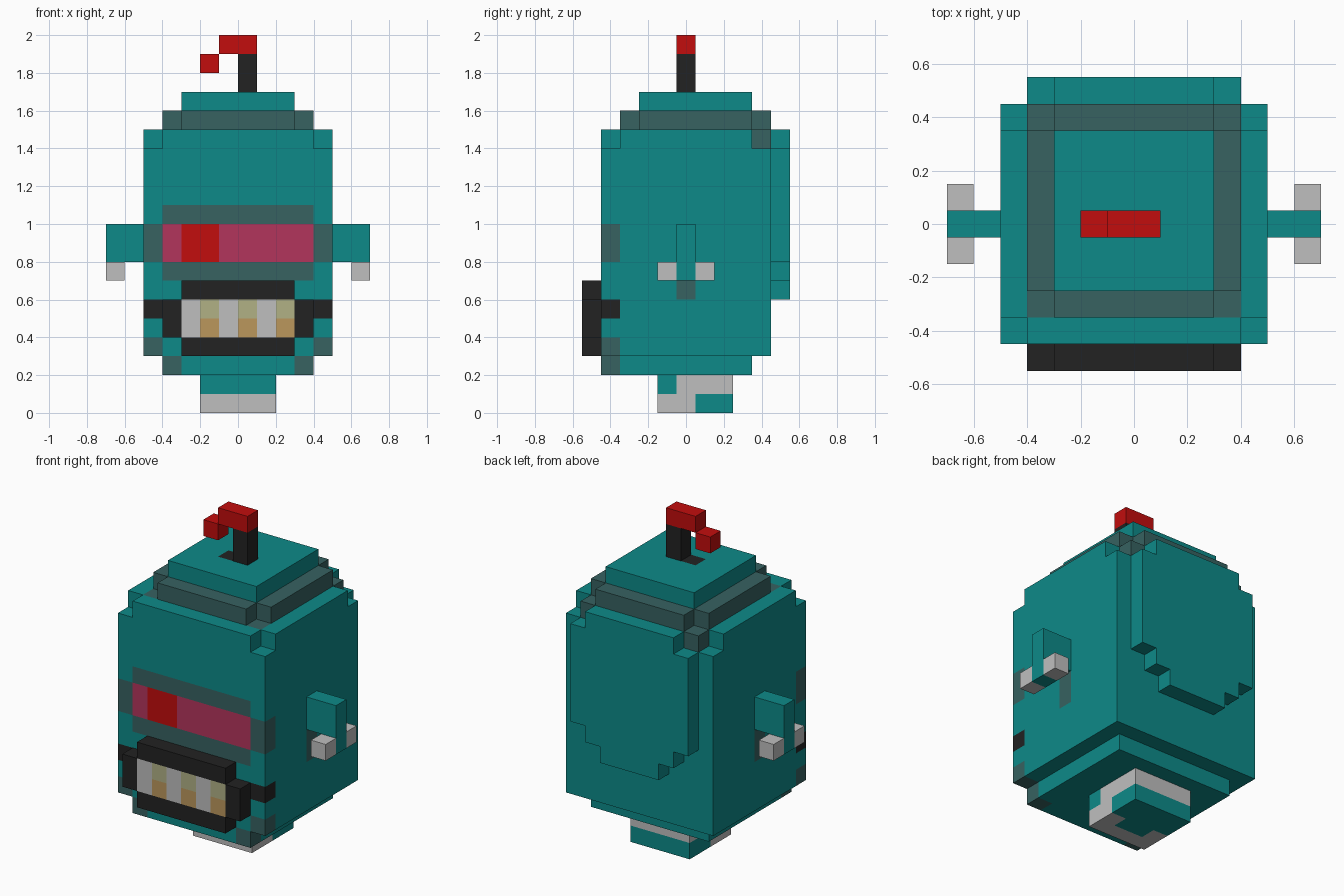
import bpy
import bmesh
from mathutils import Vector

cube = bpy.data.objects.get("Cube")
if cube:
    bpy.data.objects.remove(cube, do_unlink=True)

UNIT = 0.1  # edge of one block

COLOURS = {
    "teal": (0.004, 0.255, 0.25),
    "slate": (0.038, 0.122, 0.12),
    "black": (0.016, 0.016, 0.016),
    "light_grey": (0.52, 0.52, 0.52),
    "red": (0.54, 0.004, 0.004),
    "magenta": (0.45, 0.035, 0.108),
    "pale_yellow": (0.44, 0.44, 0.235),
    "tan": (0.5, 0.31, 0.108),
}


def make_material(name, rgb):
    mat = bpy.data.materials.new(name)
    mat.use_nodes = True
    mat.diffuse_color = (*rgb, 1)
    mat.node_tree.nodes["Principled BSDF"].inputs["Base Color"].default_value = (*rgb, 1)
    return mat


MATERIALS = {name: make_material(name, rgb) for name, rgb in COLOURS.items()}
blocks = {}  # cell -> (part, colour)


def cells(xs, ys, zs):
    return [(x, y, z) for x in range(*xs) for y in range(*ys) for z in range(*zs)]


def fill(part, colour, xs, ys, zs):
    for c in cells(xs, ys, zs):
        blocks[c] = (part, colour)


def paint(colour, xs, ys, zs):
    for c in cells(xs, ys, zs):
        if c in blocks:
            blocks[c] = (blocks[c][0], colour)


def carve(xs, ys, zs):
    for c in cells(xs, ys, zs):
        blocks.pop(c, None)


def both(action, *args):
    """Run an action on the left side and on its mirrored right side."""
    *head, xs, ys, zs = args
    action(*head, xs, ys, zs)
    action(*head, (-xs[1], -xs[0]), ys, zs)


FRONT = (-4, -3)   # front layer of the body
CENTRE = (0, 1)    # middle layer

# Body with a stepped underside and notched top corners
fill("body", "teal", (-5, 5), (-4, 5), (3, 15))
fill("body", "teal", (-4, 4), (-4, 4), (2, 3))
both(carve, (4, 5), FRONT, (14, 15))
both(carve, (4, 5), (4, 5), (14, 15))

# Slate rim and teal cap
fill("rim", "slate", (-4, 4), (-2, 4), (15, 16))
fill("rim", "slate", (-3, 3), (-3, 5), (15, 16))
fill("cap", "teal", (-3, 3), (-2, 4), (16, 17))
for ys in ((-3, -2), (4, 5)):
    both(paint, "slate", (3, 4), ys, (14, 15))
paint("black", (-1, 0), CENTRE, (16, 17))

# Back plate, tapering at both ends
for half, zs in ((2, (6, 7)), (3, (7, 8)), (4, (8, 14)), (3, (14, 15))):
    fill("back_plate", "teal", (-half, half), (5, 6), zs)

# Visor
paint("slate", (-4, 4), FRONT, (7, 11))
paint("slate", (-5, 5), FRONT, (8, 10))
paint("magenta", (-4, 4), FRONT, (8, 10))
paint("red", (-3, -1), FRONT, (8, 10))

# Jaw strap and chin corners
both(paint, "black", (4, 5), FRONT, (5, 6))
both(paint, "slate", (4, 5), FRONT, (3, 4))
both(paint, "slate", (3, 4), FRONT, (2, 3))

# Mouth with alternating teeth
MOUTH = (-5, -4)
fill("mouth", "black", (-3, 3), MOUTH, (3, 7))
fill("mouth", "black", (-4, 4), MOUTH, (4, 6))
for x in range(-3, 3):
    clean = x % 2 == 1
    fill("teeth", "light_grey" if clean else "pale_yellow", (x, x + 1), MOUTH, (5, 6))
    fill("teeth", "light_grey" if clean else "tan", (x, x + 1), MOUTH, (4, 5))

# Arms with two-fingered hands
both(paint, "slate", (4, 5), CENTRE, (6, 8))
both(fill, "arms", "teal", (5, 7), CENTRE, (8, 10))
both(fill, "arms", "teal", (6, 7), CENTRE, (7, 8))
for ys in ((-1, 0), (1, 2)):
    both(fill, "fingers", "light_grey", (6, 7), ys, (7, 8))

# Neck with two bands
fill("neck", "light_grey", (-2, 2), (-1, 3), (1, 2))
fill("neck", "teal", (-2, 2), (-1, 0), (1, 2))
fill("neck", "teal", (-2, 2), (-1, 3), (0, 1))
fill("neck", "light_grey", (-2, 2), (-1, 0), (0, 1))
both(paint, "light_grey", (1, 2), CENTRE, (0, 1))

# Bent antenna
fill("antenna_post", "black", (0, 1), CENTRE, (17, 19))
fill("antenna_tip", "red", (-1, 1), CENTRE, (19, 20))
fill("antenna_tip", "red", (-2, -1), CENTRE, (18, 19))


def build_part(part):
    """Make one mesh from the exposed block faces of a part."""
    bm = bmesh.new()
    own = {c: colour for c, (p, colour) in blocks.items() if p == part}
    slots = sorted(set(own.values()))
    offset = Vector((0, -UNIT / 2, 0))
    verts = {}

    def vert(corner):
        if corner not in verts:
            verts[corner] = bm.verts.new(Vector(corner) * UNIT + offset)
        return verts[corner]

    for cell, colour in own.items():
        for axis in range(3):
            u, v = (axis + 1) % 3, (axis + 2) % 3
            for side in (0, 1):
                neighbour = list(cell)
                neighbour[axis] += 2 * side - 1
                if tuple(neighbour) in blocks:
                    continue
                loop = []
                for du, dv in ((0, 0), (1, 0), (1, 1), (0, 1)):
                    corner = list(cell)
                    corner[axis] += side
                    corner[u] += du
                    corner[v] += dv
                    loop.append(vert(tuple(corner)))
                face = bm.faces.new(loop if side else loop[::-1])
                face.material_index = slots.index(colour)
    mesh = bpy.data.meshes.new(part)
    bm.to_mesh(mesh)
    bm.free()
    for name in slots:
        mesh.materials.append(MATERIALS[name])
    bpy.context.collection.objects.link(bpy.data.objects.new(part, mesh))


for part in sorted({p for p, _ in blocks.values()}):
    build_part(part)
